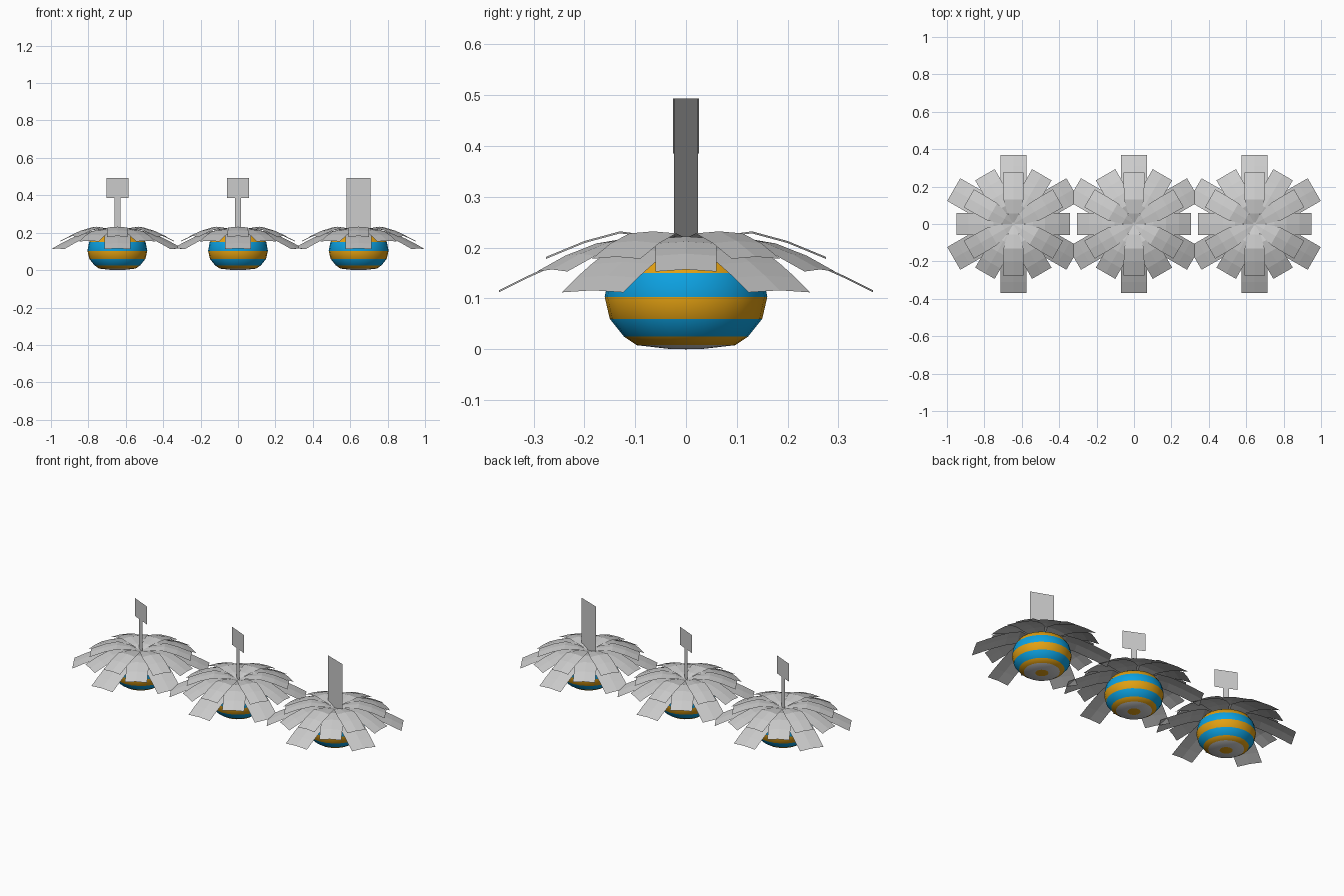
import bpy, math
from mathutils import Matrix

if "Cube" in bpy.data.objects:
    bpy.data.objects.remove(bpy.data.objects["Cube"])


def material(name, rgb):
    m = bpy.data.materials.new(name)
    m.diffuse_color = (*rgb, 1)
    m.use_nodes = True
    m.node_tree.nodes["Principled BSDF"].inputs["Base Color"].default_value = m.diffuse_color
    return m


GREY = material("leaf grey", (0.6, 0.6, 0.6))
BLUE = material("stripe blue", (0.004, 0.36, 0.76))
ORANGE = material("stripe orange", (0.76, 0.35, 0.006))


def make(name, verts, faces, mats, x, ids=None):
    me = bpy.data.meshes.new(name)
    me.from_pydata(verts, [], faces)
    for m in mats:
        me.materials.append(m)
    if ids:
        me.polygons.foreach_set("material_index", ids)
    ob = bpy.data.objects.new(name, me)
    bpy.context.collection.objects.link(ob)
    ob.location.x = x
    return ob


def striped_bulb(x):
    # (radius, z, colour of the band above): 0 grey, 1 blue, 2 orange
    prof = [(0.0, 0.0, 2), (0.035, 0.001, 0), (0.097, 0.008, 2), (0.122, 0.025, 1),
            (0.150, 0.060, 2), (0.160, 0.103, 1), (0.151, 0.150, 2),
            (0.130, 0.182, 1), (0.095, 0.203, 0)]
    n = 24
    verts, faces, ids = [(0, 0, 0)], [], []
    for r, z, _ in prof[1:]:
        for i in range(n):
            a = 2 * math.pi * i / n
            verts.append((r * math.cos(a), r * math.sin(a), z))
    for i in range(n):
        j = (i + 1) % n
        faces.append((0, 1 + j, 1 + i))
        ids.append(prof[0][2])
        for k in range(len(prof) - 2):
            b = 1 + k * n
            faces.append((b + i, b + j, b + n + j, b + n + i))
            ids.append(prof[k + 1][2])
    b = 1 + (len(prof) - 2) * n
    faces.append(tuple(range(b, b + n)))
    ids.append(0)
    ob = make("striped_bulb", verts, faces, [GREY, BLUE, ORANGE], x, ids)
    bpy.context.view_layer.objects.active = ob
    ob.select_set(True)
    bpy.ops.object.shade_smooth_by_angle(angle=math.radians(35))
    ob.select_set(False)


def leaf_layer(name, x, path, start):
    # Six drooping leaves with a slightly raised midrib; path = (radius, z, half width)
    verts, faces = [], []
    for k in range(6):
        rot = Matrix.Rotation(math.radians(start + 60 * k), 3, 'Z')
        base = len(verts)
        for r, z, w in path:
            for s in (-1, 0, 1):
                p = rot @ Matrix.Identity(3).col[0] * r + rot.col[1] * (s * w)
                verts.append((p.x, p.y, z - 0.004 * abs(s) * min(1, w / 0.05)))
        for i in range(len(path) - 1):
            for s in (0, 1):
                a = base + 3 * i + s
                faces.append((a, a + 3, a + 4, a + 1))
    make(name, verts, faces, [GREY], x)


def plate(name, x, half, z0, z1, angle):
    # Thin upright plate turned about z
    c, s = half * math.cos(angle), half * math.sin(angle)
    make(name, [(-c, -s, z0), (c, s, z0), (c, s, z1), (-c, -s, z1)],
         [(0, 1, 2, 3)], [GREY], x)


LOWER = [(0.01, 0.195, 0.006), (0.125, 0.212, 0.066), (0.19, 0.196, 0.069),
         (0.25, 0.172, 0.070), (0.31, 0.145, 0.070), (0.368, 0.116, 0.070)]
MIDDLE = [(0.01, 0.198, 0.006), (0.105, 0.222, 0.058), (0.17, 0.212, 0.060),
          (0.24, 0.188, 0.060), (0.304, 0.157, 0.060)]
UPPER = [(0.008, 0.205, 0.005), (0.055, 0.222, 0.030), (0.130, 0.232, 0.053),
         (0.20, 0.213, 0.055), (0.275, 0.182, 0.055)]

for i, x in enumerate((-0.645, 0.0, 0.645)):
    striped_bulb(x)
    leaf_layer("lower_leaves", x, LOWER, 30)
    leaf_layer("middle_leaves", x, MIDDLE, 0)
    leaf_layer("upper_leaves", x, UPPER, 30)
    # Stalks: two narrow with a head plate, one full width
    if i < 2:
        plate("stalk", x, 0.017, 0.20, 0.385, math.radians(-24))
        plate("stalk_head", x, 0.064, 0.385, 0.493, math.radians(-24))
    else:
        plate("wide_stalk", x, 0.068, 0.20, 0.493, math.radians(-20.5))
